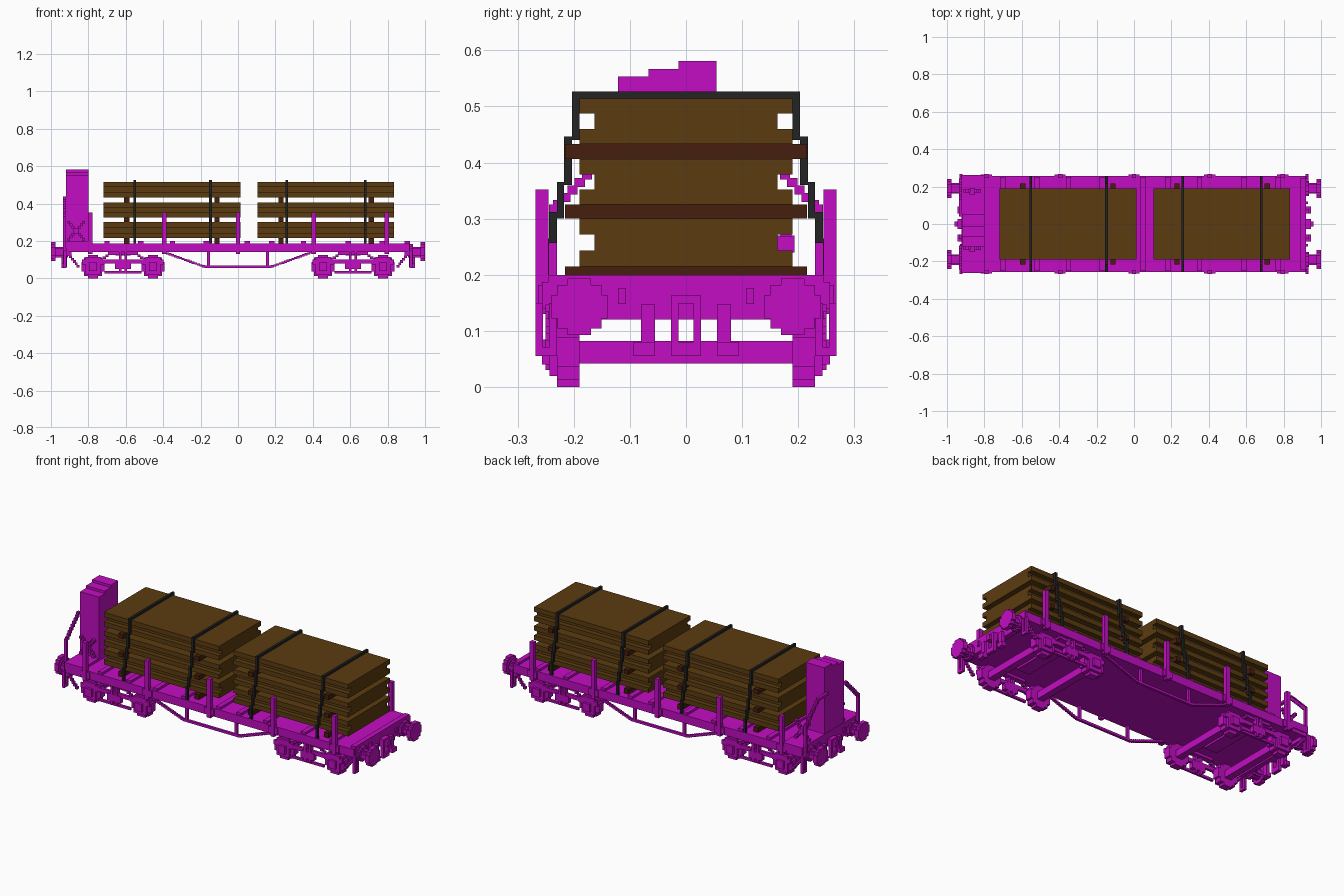
import bpy, bmesh
from mathutils import Matrix, Vector

cube = bpy.data.objects.get("Cube")
if cube:
    bpy.data.objects.remove(cube, do_unlink=True)

V = 0.0135  # block size shared by all stepped details


def material(name, rgb):
    m = bpy.data.materials.new(name)
    m.use_nodes = True
    m.diffuse_color = (*rgb, 1)
    bsdf = m.node_tree.nodes["Principled BSDF"]
    bsdf.inputs["Base Color"].default_value = (*rgb, 1)
    bsdf.inputs["Roughness"].default_value = 0.9
    return m


MAGENTA = material("magenta_paint", (0.54, 0.004, 0.54))
WOOD = material("brown_wood", (0.105, 0.044, 0.005))
BEARER = material("dark_red_wood", (0.062, 0.013, 0.004))
STRAP = material("black_strap", (0.017, 0.017, 0.017))


def part(name, mat, boxes):
    """One object made of boxes given as (x0, x1, y0, y1, z0, z1)."""
    bm = bmesh.new()
    for x0, x1, y0, y1, z0, z1 in boxes:
        size = Vector((x1 - x0, y1 - y0, z1 - z0))
        mid = Vector((x0 + x1, y0 + y1, z0 + z1)) / 2
        bmesh.ops.create_cube(bm, size=1, matrix=Matrix.Translation(mid) @ Matrix.Diagonal((*size, 1)))
    me = bpy.data.meshes.new(name)
    bm.to_mesh(me)
    bm.free()
    me.materials.append(mat)
    ob = bpy.data.objects.new(name, me)
    bpy.context.collection.objects.link(ob)
    return ob


def mir_x(boxes):
    return boxes + [(-b[1], -b[0], *b[2:]) for b in boxes]


def mir_y(boxes):
    return boxes + [(b[0], b[1], -b[3], -b[2], b[4], b[5]) for b in boxes]


def disc(axis, c, r, lo, hi):
    """Stepped disc along axis 'x' or 'y', centred on c = (across, z)."""
    out = []
    for a, b in ((1, 0.42), (0.78, 0.78), (0.42, 1)):
        u0, u1, z0, z1 = c[0] - a * r, c[0] + a * r, c[1] - b * r, c[1] + b * r
        out.append((lo, hi, u0, u1, z0, z1) if axis == "x" else (u0, u1, lo, hi, z0, z1))
    return out


def stair(axis, p, q, lo, hi, t=V):
    """Stepped diagonal bar from p to q, both (across, z)."""
    n = max(2, round(max(abs(q[0] - p[0]), abs(q[1] - p[1])) / V))
    out = []
    for i in range(n + 1):
        u, z = (p[k] + (q[k] - p[k]) * i / n for k in (0, 1))
        w = max(abs(q[0] - p[0]) / n, t) / 2 + 0.001
        h = max(abs(q[1] - p[1]) / n, t) / 2
        out.append((lo, hi, u - w, u + w, z - h, z + h) if axis == "x"
                   else (u - w, u + w, lo, hi, z - h, z + h))
    return out


# Deck, end beams and raised cross cleats
part("deck", MAGENTA, [(-0.917, 0.917, -0.245, 0.245, 0.14, 0.187)])
part("side_sills", MAGENTA, mir_y([(-0.917, 0.917, 0.243, 0.257, 0.14, 0.187)]))
part("end_beams", MAGENTA, mir_x([(0.89, 0.919, -0.245, 0.245, 0.12, 0.2)]))
part("end_platform", MAGENTA, [(-0.921, -0.8, -0.262, 0.262, 0.16, 0.2)])
cleat_x = [-0.70, -0.52, -0.35, -0.17, 0.05, 0.18, 0.35, 0.59, 0.77]
part("deck_cleats", MAGENTA, [(x - 0.014, x + 0.014, -0.25, 0.25, 0.18, 0.2) for x in cleat_x])

# Side stakes with their pockets
stakes = []
for x in (-0.79, -0.395, 0, 0.405, 0.795):
    stakes.append((x - 0.012, x + 0.012, 0.245, 0.268, 0.13, 0.352))
    stakes.append((x - 0.03, x + 0.03, 0.25, 0.264, 0.145, 0.182))
part("side_stakes", MAGENTA, mir_y(stakes))

# Brake tower with a three-step top
part("brake_tower", MAGENTA, [
    (-0.919, -0.8, -0.121, -0.067, 0.19, 0.553),
    (-0.919, -0.8, -0.067, -0.013, 0.19, 0.567),
    (-0.919, -0.8, -0.013, 0.054, 0.19, 0.581)])
for side, y in (("front", -0.14), ("back", 0.168)):
    part("brake_linkage_" + side, MAGENTA,
         stair("y", (-0.905, 0.21), (-0.825, 0.30), y, y + 0.02)
         + stair("y", (-0.905, 0.30), (-0.825, 0.21), y, y + 0.02)
         + [(-0.88, -0.85, y - 0.01, y + 0.025, 0.24, 0.27)])

# Bent hand rails beside the tower
rails = [(-0.935, -0.919, 0.23, 0.244, 0.14, 0.325)]
rails += stair("x", (0.228, 0.325), (0.125, 0.43), -0.935, -0.919, 0.016)
part("hand_rails", MAGENTA, mir_y(rails) + [(-0.935, -0.919, 0.04, 0.13, 0.423, 0.437)])

# Foot steps at the four corners
step = [(0.917, 0.932, 0.23, 0.268, 0.055, 0.07), (0.917, 0.932, 0.23, 0.244, 0.06, 0.15),
        (0.917, 0.932, 0.255, 0.268, 0.06, 0.15)]
part("corner_steps", MAGENTA, mir_y(mir_x(step)))
part("step_braces", MAGENTA, mir_y(mir_x(stair("y", (0.915, 0.14), (0.855, 0.065), 0.235, 0.25))))

# Buffers
buffers = disc("x", (0.19, 0.143), 0.05, 0.975, 1.0) + disc("x", (0.19, 0.14), 0.028, 0.91, 0.98)
part("buffers", MAGENTA, mir_y(mir_x(buffers + disc("x", (0.19, 0.143), 0.04, 0.915, 0.935))))

# Couplings and hanging hoses
coupling = [(0.915, 0.945, -0.027, 0.027, 0.12, 0.163), (0.94, 0.96, -0.013, 0.013, 0.12, 0.15),
            (0.925, 0.945, -0.027, 0.027, 0.055, 0.08)]
coupling += mir_y([(0.925, 0.945, 0.013, 0.027, 0.06, 0.13)])
part("couplings", MAGENTA, mir_x(coupling))
hoses = [(0.915, 0.935, 0.055, 0.08, 0.06, 0.148), (0.92, 0.945, 0.055, 0.094, 0.055, 0.08),
         (0.915, 0.93, 0.107, 0.121, 0.148, 0.176)]
part("brake_hoses", MAGENTA, mir_y(mir_x(hoses)))

# Truss rods under the side sills
truss = [(-0.18, 0.18, 0.232, 0.246, 0.055, 0.068)]
truss += mir_x(stair("y", (0.185, 0.064), (0.39, 0.138), 0.232, 0.246, 0.012))
truss += mir_x([(0.15, 0.165, 0.232, 0.246, 0.06, 0.145)])
part("truss_rods", MAGENTA, mir_y(truss))

# Bogies
for end, bx in (("right", -0.615), ("left", 0.615)):
    wheels, axles, journals = [], [], []
    for x in (bx - 0.16, bx + 0.16):
        wheels += disc("y", (x, 0.062), 0.062, 0.19, 0.23)
        axles.append((x - 0.02, x + 0.02, -0.2, 0.2, 0.042, 0.082))
        journals += [(x - 0.04, x + 0.04, 0.228, 0.243, 0.02, 0.115),
                     (x - 0.022, x + 0.022, 0.24, 0.257, 0.04, 0.085),
                     (x - 0.058, x + 0.058, 0.23, 0.243, 0.075, 0.1)]
    part(end + "_bogie_wheels", MAGENTA, mir_y(wheels))
    part(end + "_bogie_axles", MAGENTA, axles)
    part(end + "_bogie_journals", MAGENTA, mir_y(journals))
    # Side frame with top bar, centre spring and lower tie
    frame = [(bx - 0.11, bx + 0.11, 0.228, 0.243, 0.08, 0.102),
             (bx - 0.10, bx + 0.10, 0.23, 0.243, 0.025, 0.038),
             (bx - 0.08, bx + 0.08, 0.21, 0.24, 0.125, 0.142),
             (bx - 0.042, bx + 0.042, 0.225, 0.25, 0.05, 0.09),
             (bx - 0.022, bx - 0.008, 0.225, 0.25, 0.03, 0.142),
             (bx + 0.008, bx + 0.022, 0.225, 0.25, 0.03, 0.142)]
    for s in (-1, 1):
        frame += stair("y", (bx + s * 0.115, 0.1), (bx + s * 0.07, 0.132), 0.228, 0.243)
    part(end + "_bogie_frame", MAGENTA, mir_y(frame))
    part(end + "_bogie_bolster", MAGENTA, [(bx - 0.04, bx + 0.04, -0.135, 0.135, 0.122, 0.142)])

# Timber stacks: three grooved layers, bearers between, stepped straps over
strap_steps = [(0.19, 0.203, 0.44, 0.527), (0.203, 0.217, 0.36, 0.446), (0.217, 0.23, 0.30, 0.365),
               (0.23, 0.244, 0.257, 0.312), (0.244, 0.257, 0.187, 0.265)]
stacks = (("right", -0.72, 0.013, (-0.595, -0.112), (-0.552, -0.147)),
          ("left", 0.105, 0.833, (0.23, 0.713), (0.26, 0.68)))
for side, x0, x1, bearer_x, strap_x in stacks:
    planks = []
    for z0, z1 in ((0.215, 0.3), (0.325, 0.406), (0.433, 0.514)):
        t = (z1 - z0) / 3
        planks += [(x0, x1, -0.19, 0.19, z0, z0 + t),
                   (x0, x1, -0.163, 0.163, z0 + t, z1 - t),
                   (x0, x1, -0.19, 0.19, z1 - t, z1)]
    part(side + "_timber_stack", WOOD, planks)
    part(side + "_timber_bearers", BEARER,
         [(x - 0.014, x + 0.014, -0.216, 0.216, z0, z1) for x in bearer_x
          for z0, z1 in ((0.187, 0.215), (0.3, 0.325), (0.406, 0.433))])
    straps = []
    for x in strap_x:
        a, b = x - V / 2, x + V / 2
        straps.append((a, b, -0.203, 0.203, 0.513, 0.527))
        straps += mir_y([(a, b, *s) for s in strap_steps])
    part(side + "_load_straps", STRAP, straps)
